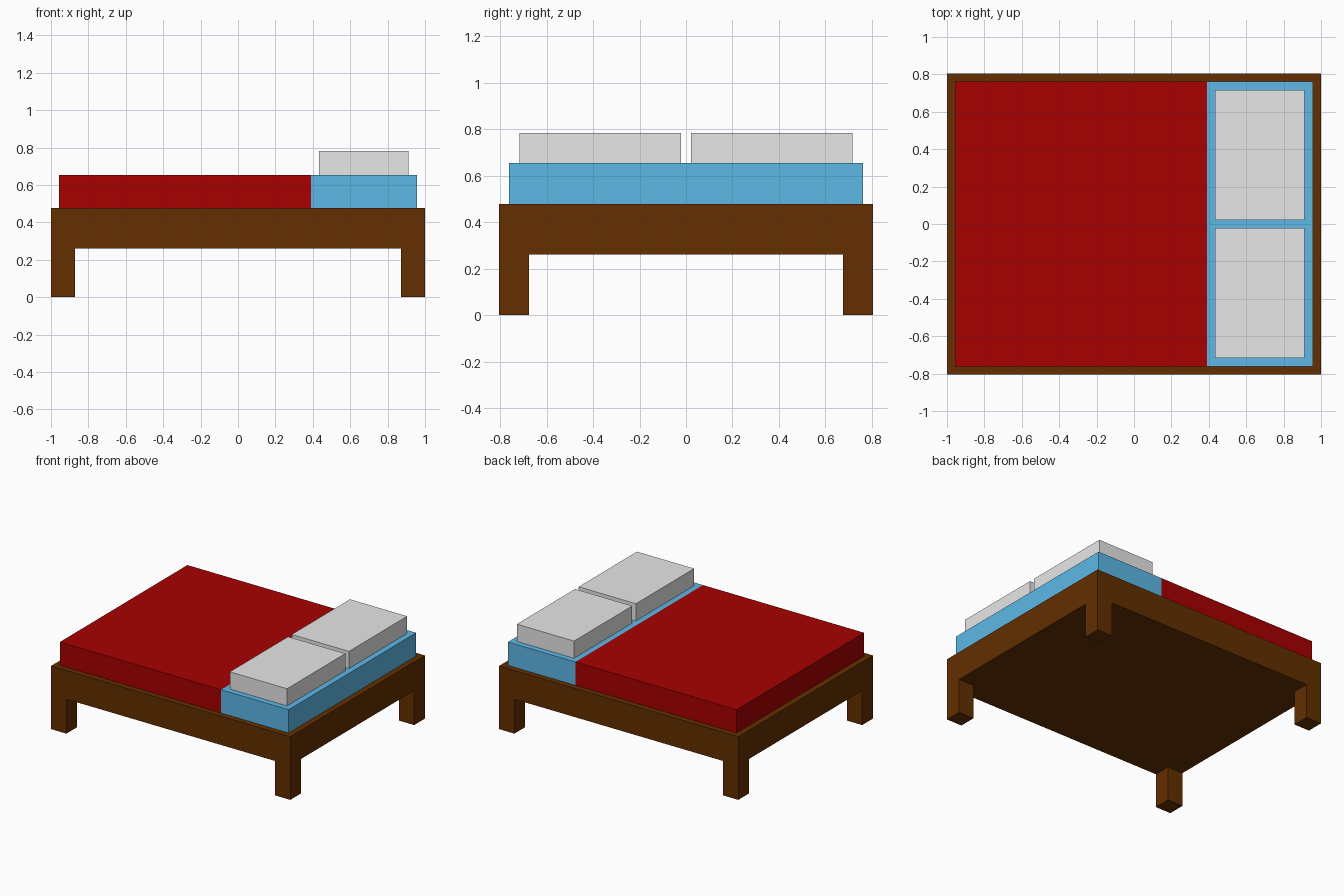
import bpy
import bmesh

if "Cube" in bpy.data.objects:
    bpy.data.objects.remove(bpy.data.objects["Cube"])


def material(name, rgb):
    m = bpy.data.materials.new(name)
    m.diffuse_color = (*rgb, 1.0)
    m.use_nodes = True
    m.node_tree.nodes["Principled BSDF"].inputs["Base Color"].default_value = m.diffuse_color
    return m


wood = material("brown wood", (0.125, 0.028, 0.0))
red = material("red blanket", (0.39, 0.0, 0.0))
blue = material("blue sheet", (0.11, 0.48, 0.8))
grey = material("light grey pillow", (0.8, 0.8, 0.8))


def box(name, x, y, z, mat):
    """Box from (min, max) ranges on each axis."""
    bm = bmesh.new()
    bmesh.ops.create_cube(bm, size=1.0)
    for v in bm.verts:
        v.co = [r[0] if c < 0 else r[1] for c, r in zip(v.co, (x, y, z))]
    mesh = bpy.data.meshes.new(name)
    bm.to_mesh(mesh)
    bm.free()
    mesh.materials.append(mat)
    obj = bpy.data.objects.new(name, mesh)
    bpy.context.collection.objects.link(obj)
    return obj


LX, LY = 1.0, 0.804      # half size of the frame
LEG = 0.129              # leg thickness
Z_LEG, Z_FRAME, Z_BED, Z_PILLOW = 0.26, 0.477, 0.653, 0.783

# Frame slab
box("bed_frame", (-LX, LX), (-LY, LY), (Z_LEG, Z_FRAME), wood)

# Four corner legs
for sx, end in ((-1, "foot"), (1, "head")):
    for sy, side in ((-1, "front"), (1, "back")):
        x = sorted((sx * LX, sx * (LX - LEG)))
        y = sorted((sy * LY, sy * (LY - LEG)))
        box(f"{end}_{side}_leg", x, y, (0, Z_LEG), wood)

# Blanket and uncovered mattress, flush with each other
box("blanket", (-0.956, 0.391), (-0.761, 0.761), (Z_FRAME, Z_BED), red)
box("mattress", (0.391, 0.956), (-0.761, 0.761), (Z_FRAME, Z_BED), blue)

# Pillows side by side
for sy, side in ((-1, "front"), (1, "back")):
    y = sorted((sy * 0.022, sy * 0.717))
    box(f"{side}_pillow", (0.434, 0.912), y, (Z_BED, Z_PILLOW), grey)
